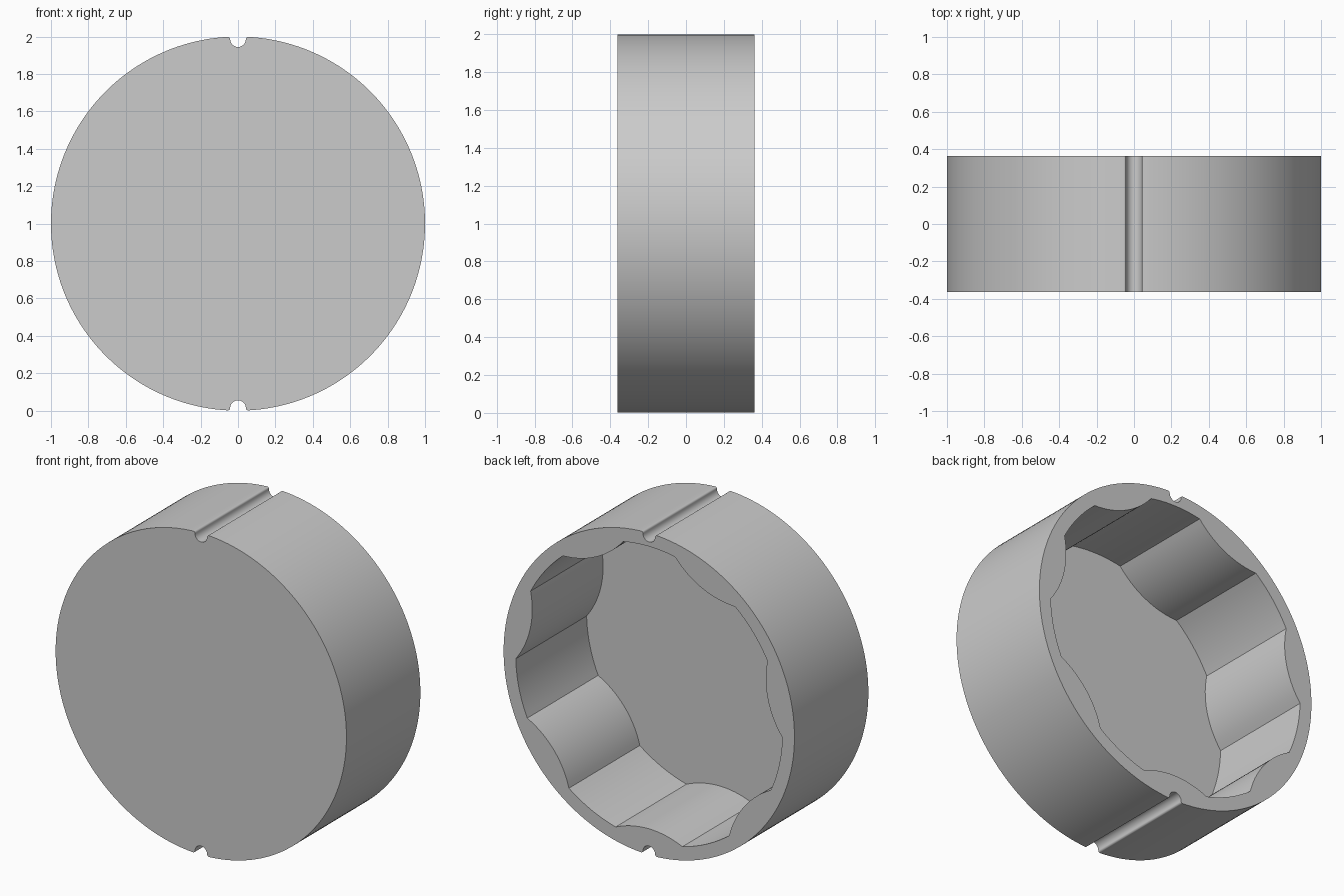
import bpy, bmesh
from math import sin, cos, asin, pi, radians, hypot
from mathutils import Vector

if "Cube" in bpy.data.objects:
    bpy.data.objects.remove(bpy.data.objects["Cube"], do_unlink=True)

HALF_DEPTH = 0.363
FLOOR_Y = -0.333
LOBES = 7
WALL_R = 0.917              # cavity radius
LOBE_R = 0.838              # innermost reach of each grip lobe
LOBE_HALF = radians(14.5)   # half angle of a lobe


def arc(cx, cz, r, a0, a1, n):
    """Points on an arc, without the last one."""
    return [Vector((cx + r * cos(a0 + (a1 - a0) * i / n),
                    cz + r * sin(a0 + (a1 - a0) * i / n))) for i in range(n)]


def outer_profile():
    """Disc outline with a rounded groove at the top and the bottom."""
    groove, fillet = 0.042, 0.012
    fx = 0.054                                   # fillet centre lies inside the rim
    fz = ((1 - fillet) ** 2 - fx ** 2) ** 0.5
    gz = fz + ((groove + fillet) ** 2 - fx ** 2) ** 0.5
    rim = asin(fx / (1 - fillet))
    half = arc(0, 0, 1, -pi / 2 + rim, pi / 2 - rim, 90)
    half += arc(fx, fz, fillet, pi / 2 - rim, pi, 6)
    half += arc(0, gz, groove, 0, -pi, 14)
    half += arc(-fx, fz, fillet, 0, pi / 2 + rim, 6)
    return half + [-p for p in half]


def inner_profile():
    """Round cavity with evenly spaced lobes bulging inward."""
    chord, mid = WALL_R * sin(LOBE_HALF), WALL_R * cos(LOBE_HALF)
    sag = mid - LOBE_R
    r = (chord ** 2 + sag ** 2) / (2 * sag)
    c = LOBE_R + r
    sweep = asin(chord / r)
    step = 2 * pi / LOBES
    pts = []
    for k in range(LOBES):
        a = -pi / 2 + k * step
        pts += arc(c * cos(a), c * sin(a), r, a + pi + sweep, a + pi - sweep, 14)
        pts += arc(0, 0, WALL_R, a + LOBE_HALF, a + step - LOBE_HALF, 10)
    return pts


bm = bmesh.new()


def loop(points, y):
    verts = [bm.verts.new((p.x, y, p.y + 1)) for p in points]
    edges = [bm.edges.new((v, verts[i - 1])) for i, v in enumerate(verts)]
    return verts, edges


def wall(a, b):
    for i in range(len(a)):
        bm.faces.new((a[i - 1], a[i], b[i], b[i - 1]))


# Outer wall and closed front
outer, inner = outer_profile(), inner_profile()
front, _ = loop(outer, -HALF_DEPTH)
back, back_edges = loop(outer, HALF_DEPTH)
wall(front, back)
bm.faces.new(front)

# Cavity wall and floor
mouth, mouth_edges = loop(inner, HALF_DEPTH)
floor, _ = loop(inner, FLOOR_Y)
wall(mouth, floor)
bm.faces.new(floor)

# Flat rim between the outline and the cavity
bmesh.ops.triangle_fill(bm, use_beauty=True, use_dissolve=False,
                        edges=back_edges + mouth_edges, normal=(0, 1, 0))
bmesh.ops.recalc_face_normals(bm, faces=bm.faces[:])

mesh = bpy.data.meshes.new("cap_body")
bm.to_mesh(mesh)
bm.free()
cap = bpy.data.objects.new("cap_body", mesh)
bpy.context.collection.objects.link(cap)

# Single grey material
grey = bpy.data.materials.new("light_grey")
grey.use_nodes = True
colour = (0.6, 0.6, 0.6, 1)
grey.diffuse_color = colour
grey.node_tree.nodes["Principled BSDF"].inputs["Base Color"].default_value = colour
mesh.materials.append(grey)

bpy.ops.object.select_all(action="DESELECT")
cap.select_set(True)
bpy.context.view_layer.objects.active = cap
bpy.ops.object.shade_smooth_by_angle(angle=radians(30))
